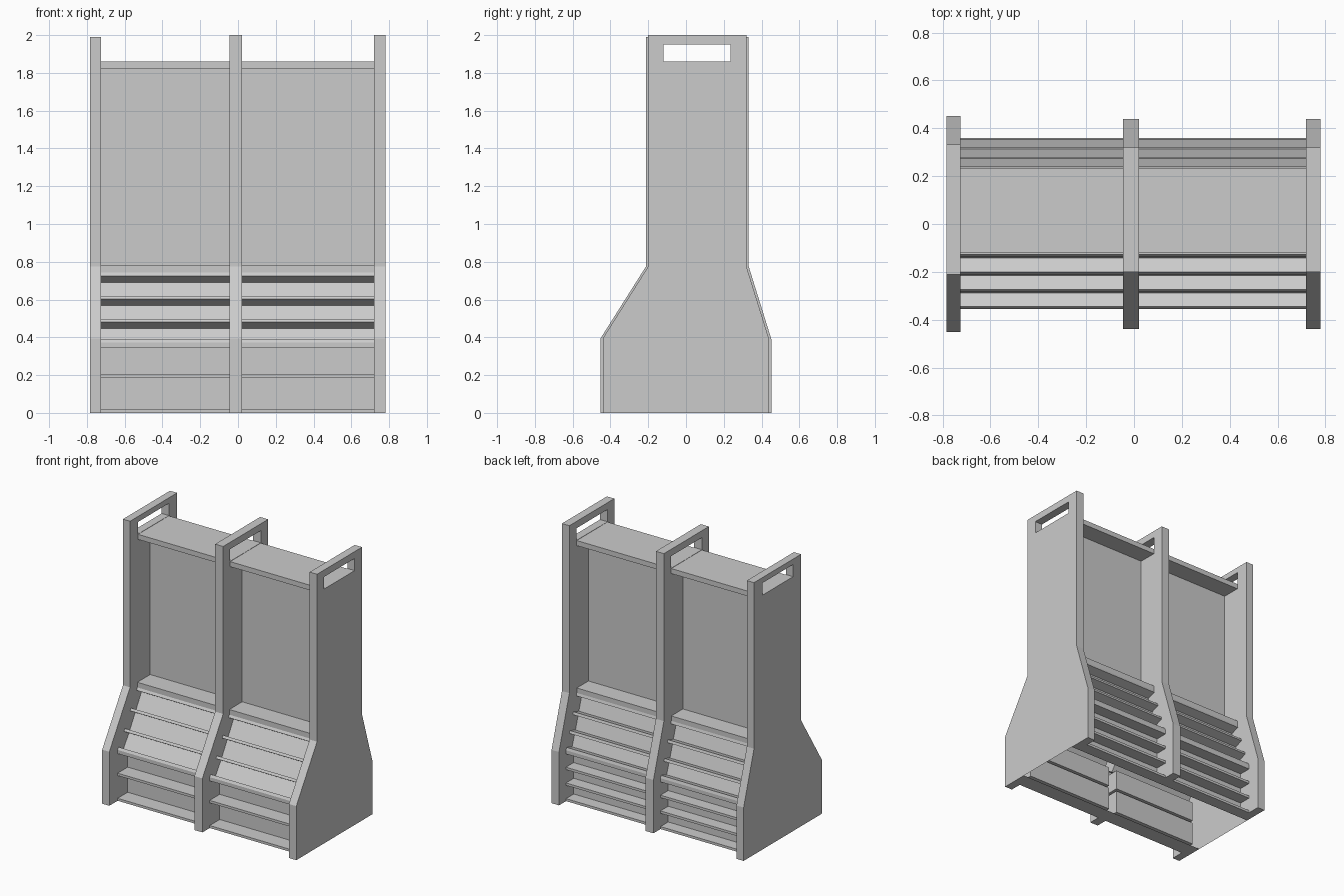
import bpy, bmesh, math
from mathutils import Vector

if "Cube" in bpy.data.objects:
    bpy.data.objects.remove(bpy.data.objects["Cube"])


def finish(name, bm):
    bmesh.ops.remove_doubles(bm, verts=bm.verts, dist=1e-5)
    bmesh.ops.recalc_face_normals(bm, faces=bm.faces)
    me = bpy.data.meshes.new(name)
    bm.to_mesh(me)
    bm.free()
    bpy.context.collection.objects.link(bpy.data.objects.new(name, me))


def strip(bm, pts, x0, x1, closed=False):
    """Sweep a (y, z) line from x0 to x1."""
    a = [bm.verts.new((x0, y, z)) for y, z in pts]
    b = [bm.verts.new((x1, y, z)) for y, z in pts]
    for i in range(len(pts) if closed else len(pts) - 1):
        j = (i + 1) % len(pts)
        bm.faces.new((a[i], a[j], b[j], b[i]))


def cap(bm, x, *loops):
    """Fill (y, z) loops in the plane at x; the second loop is a hole."""
    edges = []
    for pts in loops:
        vs = [bm.verts.new((x, y, z)) for y, z in pts]
        edges += [bm.edges.new((v, vs[i - 1])) for i, v in enumerate(vs)]
    bmesh.ops.triangle_fill(bm, edges=edges, use_dissolve=False, use_beauty=True,
                            normal=Vector((1, 0, 0)))


def shelf_line(s, tip, dy, root, lows):
    """Stepped outline of one side, from the floor up to the display board."""
    T, D, dz = 0.02, 0.067, 0.1225
    a = math.atan2(dy, dz)
    c, n = math.cos(a), math.sin(a)
    pts = []
    # level low shelves
    for z in lows:
        pts += [(root, z), (tip, z), (tip, z + 0.018), (root, z + 0.018)]
    # knee shelf with a flat underside, then slats square to the slope
    for i in range(4):
        y, z = tip - dy * i, (0.3575 + dz * i if i else 0.372)
        pts += [(root, 0.345), (y, 0.345)] if i == 0 else [(y - D * c, z - D * n)]
        pts += [(y, z), (y - T * n, z + T * c)]
        if i < 3:
            pts.append((y - T * n - D * c, z + T * c - D * n))
    # level ledge below the display board
    pts += [(y - T * n, 0.78), (-0.02 if s < 0 else 0.10, 0.78)]
    return [(s * y, z) for y, z in pts]


front = shelf_line(-1, 0.356, 0.0725, 0.24, (0.0, 0.184))
back = shelf_line(1, 0.359, 0.0395, 0.27, (0.0, 0.115, 0.23))
# Display board with overhanging top cap
board = [(0.02, 0.78), (0.02, 1.822), (-0.12, 1.822), (-0.12, 1.859),
         (0.235, 1.859), (0.235, 1.822), (0.10, 1.822), (0.10, 0.78)]
inside = front[1:] + board[1:-1] + back[:0:-1]
slot = [(-0.12, 1.861), (0.235, 1.861), (0.235, 1.95), (-0.12, 1.95)]

# Bays: one hollow skin each, open underneath
for bay, x0, x1 in (("left", -0.725, -0.045), ("right", 0.02, 0.72)):
    for part, line in (("front_shelves", front), ("display_board", board),
                       ("back_shelves", back)):
        bm = bmesh.new()
        strip(bm, line, x0, x1)
        finish(f"{bay}_{part}", bm)

# Hollow upright panels with hand slots; closed only on their outer faces
for name, x0, x1, g, top in (("left_panel", -0.783, -0.725, 0.012, 1.99),
                             ("middle_panel", -0.045, 0.02, 0, 2.0),
                             ("right_panel", 0.72, 0.78, 0, 2.0)):
    outline = [(0.44 + g, 0), (0.44 + g, 0.39), (0.32 + g, 0.775), (0.32 + g, top),
               (-0.2 - g, top), (-0.2 - g, 0.775), (-0.44 - g, 0.395), (-0.44 - g, 0)]
    arch = outline + inside
    bm = bmesh.new()
    cap(bm, x0, outline if name == "left_panel" else arch, slot)
    cap(bm, x1, outline if name == "right_panel" else arch, slot)
    strip(bm, outline, x0, x1)
    strip(bm, slot, x0, x1, closed=True)
    # undersides of the front and back uprights
    strip(bm, [outline[-1], front[1], front[0]], x0, x1)
    strip(bm, [outline[0], back[1], back[0]], x0, x1)
    finish(name, bm)
